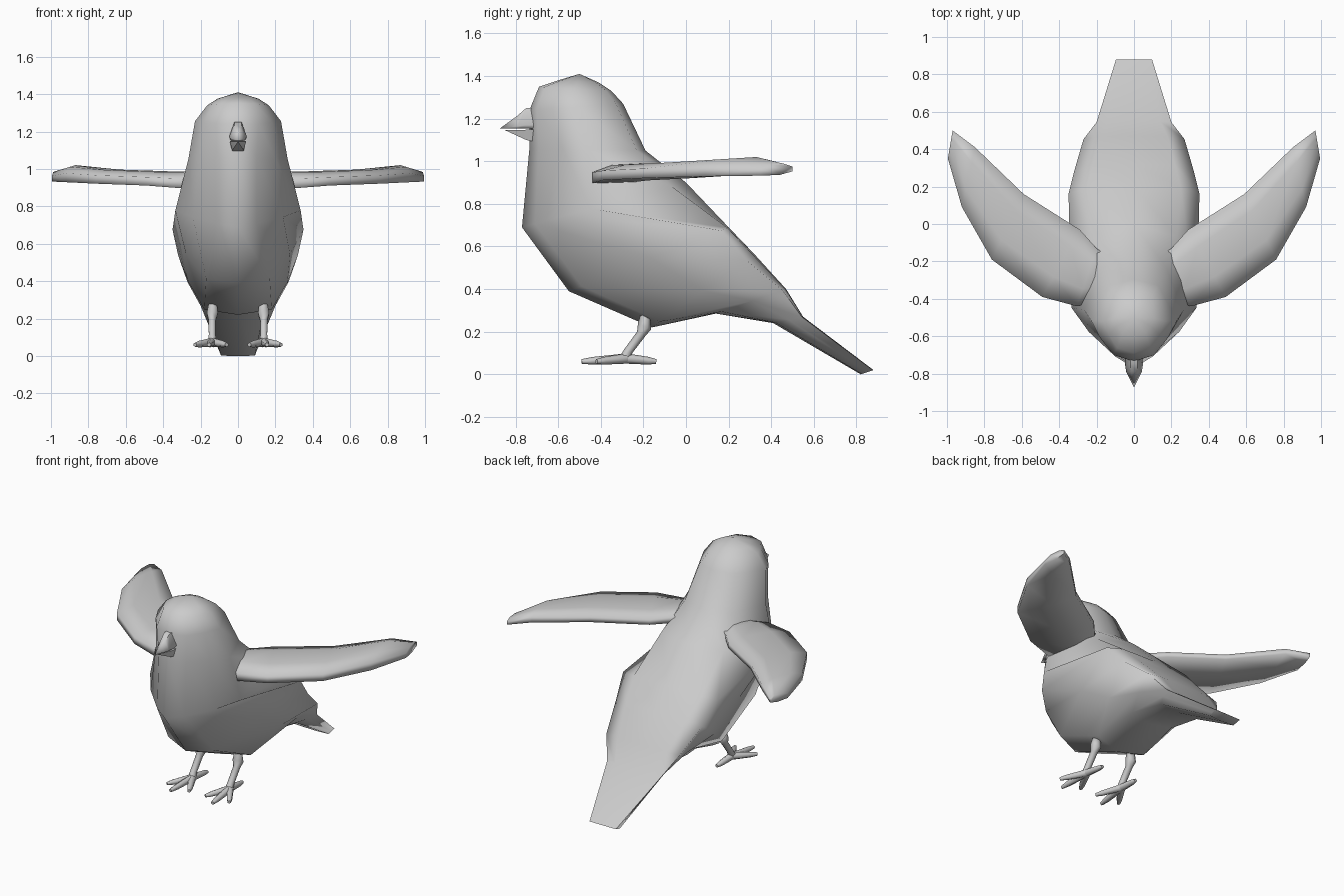
import bpy, bmesh, math
from mathutils import Vector

if "Cube" in bpy.data.objects:
    bpy.data.objects.remove(bpy.data.objects["Cube"])


def loft(name, groups, angle=40):
    """Skin each list of rings; a one-point ring closes to a tip."""
    bm = bmesh.new()
    for rings in groups:
        vs = [[bm.verts.new(p) for p in r] for r in rings]
        for a, b in zip(vs, vs[1:]):
            n = max(len(a), len(b))
            for i in range(n):
                j = (i + 1) % n
                if len(a) == 1:
                    bm.faces.new((a[0], b[j], b[i]))
                elif len(b) == 1:
                    bm.faces.new((a[i], a[j], b[0]))
                else:
                    bm.faces.new((a[i], a[j], b[j], b[i]))
        for end in (vs[0], vs[-1]):
            if len(end) > 2:
                bm.faces.new(end)
    bmesh.ops.recalc_face_normals(bm, faces=bm.faces)
    me = bpy.data.meshes.new(name)
    bm.to_mesh(me)
    bm.free()
    ob = bpy.data.objects.new(name, me)
    bpy.context.collection.objects.link(ob)
    me.shade_smooth()
    me.set_sharp_from_angle(angle=math.radians(angle))
    return ob


def mirror(ob):
    ob.modifiers.new("mirror", 'MIRROR').use_mirror_merge = False


# Body: front y,z / back y,z / front width / widest half-width / its position / back width
rows = [
    (-.60, 1.38, -.41, 1.37, .06, .11, .5, .06),
    (-.69, 1.35, -.35, 1.33, .09, .165, .5, .10),
    (-.735, 1.24, -.295, 1.27, .11, .23, .5, .13),
    (-.735, 1.06, -.19, 1.05, .10, .265, .5, .17),
    (-.77, .69, .0, .90, .10, .335, .42, .23),
    (-.55, .39, .20, .69, .17, .35, .95, .25),
    (-.16, .22, .32, .565, .18, .32, .92, .22),
    (.14, .285, .47, .40, .15, .27, .95, .18),
    (.41, .24, .55, .27, .14, .20, .96, .14),
    (.82, .0, .88, .02, .09, .097, .96, .09),
]


def body_ring(fy, fz, by, bz, w1, wm, t, w3):
    s_w = [(.08, w1), ((.08 + t) / 2, w1 + .6 * (wm - w1)), (t, wm),
           ((t + 1) / 2 + .35 * (1 - t), w3)]
    pt = lambda s, x: (x, fy + (by - fy) * s, fz + (bz - fz) * s)
    return ([pt(0, 0)] + [pt(s, w) for s, w in s_w] + [pt(1, 0)]
            + [pt(s, -w) for s, w in reversed(s_w)])


loft("body", [[[(0, -.5, 1.41)]] + [body_ring(*r) for r in rows]], 100)

# Beak: two tapered halves
upper = [[(w * .4, y, z1), (w, y, z2), (w * .8, y, 1.153), (-w * .8, y, 1.153), (-w, y, z2),
          (-w * .4, y, z1)]
         for y, z1, z2, w in ((-.70, 1.25, 1.17, .048), (-.75, 1.25, 1.17, .048),
                              (-.79, 1.215, 1.165, .042))] + [[(0, -.875, 1.153)]]
lower = [[(.044, y, 1.148), (.03, y, z), (-.03, y, z), (-.044, y, 1.148)]
         for y, z in ((-.70, 1.09), (-.75, 1.10))] + [[(0, -.85, 1.146)]]
loft("beak", [upper, lower], 60)

# Wings: leading point, trailing point, thickness
stations = [
    ((.10, -.38, .94), (.10, -.20, .95), .085),
    ((.305, -.44, .935), (.20, -.13, .95), .085),
    ((.49, -.39, .945), (.29, -.03, .95), .075),
    ((.76, -.19, .955), (.59, .16, .96), .075),
    ((.92, .09, .965), (.85, .41, .985), .08),
    ((.995, .35, .955), (.97, .50, .965), .05),
]


def wing_ring(lead, trail, th):
    a, b = Vector(lead), Vector(trail)
    sec = [(0, -.45), (0, .15), (.3, .5), (.75, .5), (1, .2), (1, -.25), (.6, -.5)]
    return [a.lerp(b, s) + Vector((0, 0, h * th)) for s, h in sec]


mirror(loft("wings", [[wing_ring(*s) for s in stations]], 100))


# Legs and toes: tapered tubes along a path of (point, radius)
def tube(path, n=6):
    d = (Vector(path[-1][0]) - Vector(path[0][0])).normalized()
    u = d.cross(Vector((1, 0, 0)) if abs(d.x) < .7 else Vector((0, 1, 0))).normalized()
    v = d.cross(u)
    return [[Vector(p) + r * (u * math.cos(k * math.tau / n) + v * math.sin(k * math.tau / n))
             for k in range(n)] for p, r in path]


leg = [((.135, -.19, .27), .026), ((.137, -.195, .225), .034), ((.138, -.21, .19), .022),
       ((.138, -.27, .11), .021), ((.138, -.29, .07), .026)]
tips = [(.23, -.42, .06), (.155, -.49, .06), (.06, -.43, .06), (.13, -.14, .06)]
ankle = Vector((.138, -.28, .074))
toes = [tube([(ankle, .024), (ankle.lerp(Vector(t), .75), .018), (t, .011)]) for t in tips]
mirror(loft("legs", [tube(leg)] + toes, 70))
